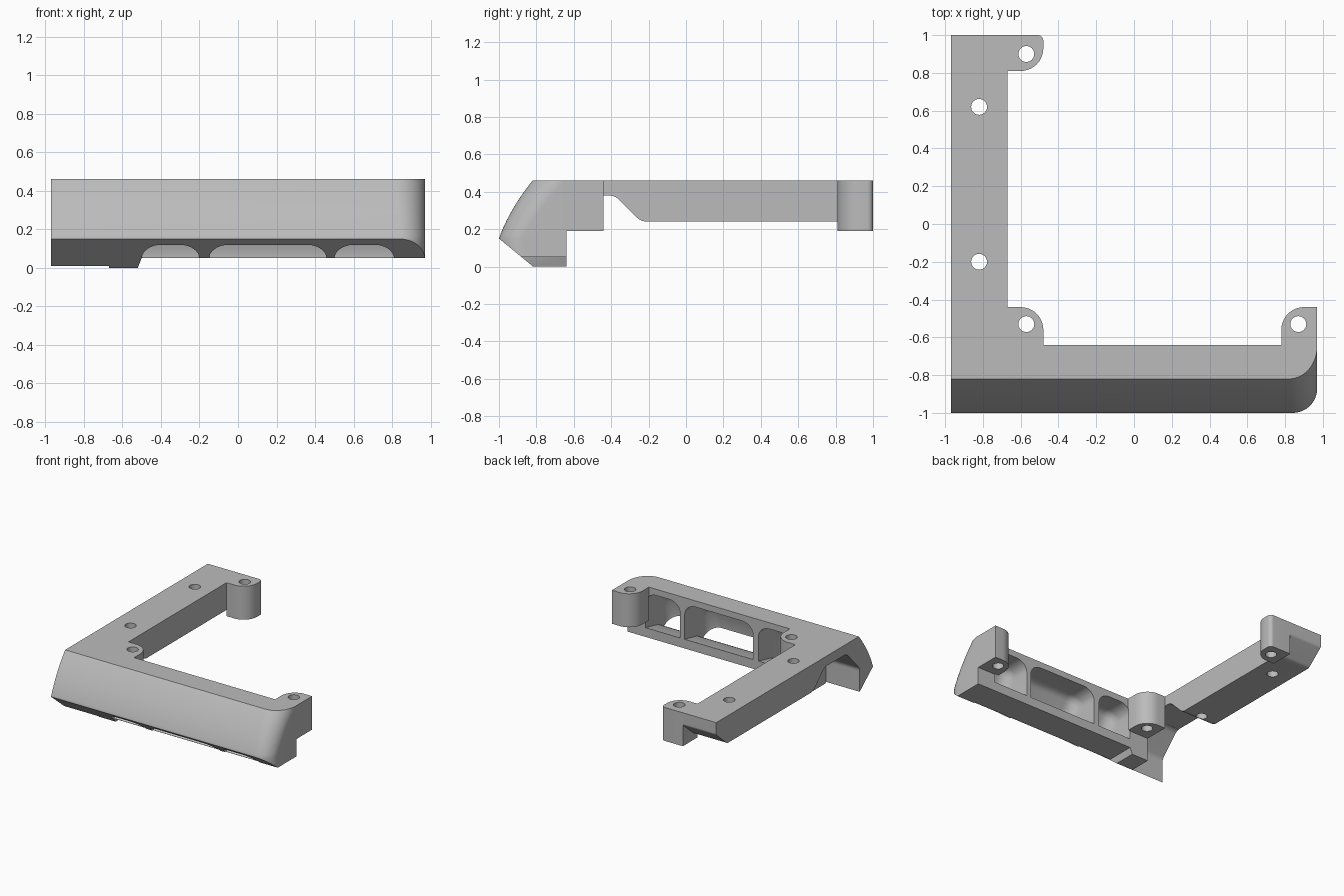
import bpy, bmesh, math
from mathutils import Vector

if "Cube" in bpy.data.objects:
    bpy.data.objects.remove(bpy.data.objects["Cube"])

grey = bpy.data.materials.new("plain_grey")
grey.use_nodes = True
grey.diffuse_color = (0.5, 0.5, 0.5, 1)
grey.node_tree.nodes["Principled BSDF"].inputs["Base Color"].default_value = (0.5, 0.5, 0.5, 1)

TOP = 0.46
SIDE = 0.97       # half width
INNER = -0.67     # inner side of the arm
BACK = -0.64      # back of the front beam


def loft(name, rings):
    """Closed solid through rings with equal point counts."""
    bm = bmesh.new()
    loops = [[bm.verts.new(p) for p in ring] for ring in rings]
    for a, b in zip(loops, loops[1:]):
        for i in range(len(a)):
            j = (i + 1) % len(a)
            bm.faces.new((a[i], a[j], b[j], b[i]))
    bm.faces.new(loops[0][::-1])
    bm.faces.new(loops[-1])
    bmesh.ops.recalc_face_normals(bm, faces=bm.faces)
    mesh = bpy.data.meshes.new(name)
    bm.to_mesh(mesh)
    bm.free()
    mesh.materials.append(grey)
    obj = bpy.data.objects.new(name, mesh)
    bpy.context.collection.objects.link(obj)
    return obj


def rounded(points, steps=10):
    """Polygon whose corners (a, b, radius) become arcs."""
    out = []
    for i, (a, b, *r) in enumerate(points):
        p = Vector((a, b))
        if not r:
            out.append(p)
            continue
        u = (Vector(points[i - 1][:2]) - p).normalized()
        v = (Vector(points[(i + 1) % len(points)][:2]) - p).normalized()
        half = u.angle(v) / 2
        centre = p + (u + v).normalized() * (r[0] / math.sin(half))
        start = p + u * (r[0] / math.tan(half)) - centre
        end = p + v * (r[0] / math.tan(half)) - centre
        sweep = start.angle(end)
        for k in range(steps + 1):
            t = k / steps
            out.append(centre + (start * math.sin((1 - t) * sweep)
                                 + end * math.sin(t * sweep)) / math.sin(sweep))
    return out


def prism(name, points, axis, lo, hi):
    """Extrude a rounded polygon along an axis."""
    def place(p, h):
        return {"x": (h, p[0], p[1]), "y": (p[0], h, p[1]), "z": (p[0], p[1], h)}[axis]
    outline = rounded(points)
    return loft(name, [[place(p, h) for p in outline] for h in (lo, hi)])


def combine(target, other, operation):
    mod = target.modifiers.new(operation.lower(), "BOOLEAN")
    mod.operation = operation
    mod.solver = "EXACT"
    mod.object = other
    bpy.context.view_layer.objects.active = target
    bpy.ops.object.modifier_apply(modifier=mod.name)
    bpy.data.objects.remove(other)


# Front beam: bulged front face, rounded at one end
def beam_ring(z, t):
    front = -1 + 0.18 * t - 0.07 * t * (1 - t)
    rx, ry = 0.13 + 0.02 * t, 0.13 + 0.045 * t
    ring = [(-SIDE, BACK, z), (-SIDE, front, z)]
    for k in range(17):
        a = math.pi / 2 * k / 16
        ring.append((SIDE - rx + rx * math.sin(a), front + ry - ry * math.cos(a), z))
    return ring + [(SIDE, BACK, z)]


levels = 16
frame = loft("corner_frame", [beam_ring(0, 0)] + [
    beam_ring(0.15 + (TOP - 0.15) * k / levels, k / levels) for k in range(levels + 1)])

# Sloped underside, raised floor and wheel-arch-like channel
combine(frame, prism("slope_cutter", [(-1.1, 0.232), (-1.1, -0.1), (-0.696, -0.1)],
                     "x", -1.2, 1.2), "DIFFERENCE")
combine(frame, prism("floor_cutter", [(-0.54, -0.05), (-0.5, 0.05), (1.1, 0.05), (1.1, -0.05)],
                     "y", -1.2, -0.5), "DIFFERENCE")
combine(frame, prism("channel_cutter", [(-0.83, -0.1), (-0.83, 0.2, 0.06), (-0.66, 0.38, 0.08),
                                        (-0.3, 0.38), (-0.3, -0.1)],
                     "x", -1.2, INNER), "DIFFERENCE")

# Side arm with ramps under both ends
arm = prism("side_arm", [(-0.65, TOP), (1, TOP), (1, 0.36, 0.03), (0.86, 0.24, 0.05),
                         (-0.24, 0.24, 0.08), (-0.38, 0.38, 0.08), (-0.65, 0.38)],
            "x", -SIDE, INNER)
combine(frame, arm, "UNION")

# Screw bosses
bosses = {
    "inner_boss": [(INNER, -0.66), (-0.48, -0.66), (-0.48, -0.44, 0.12), (INNER, -0.44)],
    "end_boss": [(SIDE, -0.66), (SIDE, -0.44), (0.78, -0.44, 0.12), (0.78, -0.66)],
    "arm_boss": [(INNER - 0.002, 0.81), (-0.48, 0.81, 0.12), (-0.48, 1, 0.03), (INNER - 0.002, 1)],
}
for name, outline in bosses.items():
    combine(frame, prism(name, outline, "z", 0.19, TOP), "UNION")

# Arched pockets, open at the back and through the sloped underside
wall = rounded([(-0.963, 0.03), (-0.963, 0.13), (-0.92, 0.28, 0.2),
                (-0.83, 0.41, 0.08), (-0.635, 0.41)])
sill = [(-0.635, 0.125), (-0.8, 0.09), (-0.87, 0.052), (-0.87, 0.03)]


def pocket(x0, x1, r=0.1, steps=8):
    def ring(x, s):
        pts = sill + [(-0.635 + (y + 0.635) * s, z if z < 0.1 else 0.09 + (z - 0.09) * s)
                      for y, z in wall]
        return [(x, y, z) for y, z in pts]
    ease = [(r * (1 - math.cos(a)), 0.73 + 0.27 * math.sin(a))
            for a in (math.pi / 2 * k / steps for k in range(steps + 1))]
    return loft("pocket_cutter", [ring(x0 + d, s) for d, s in ease]
                + [ring(x1 - d, s) for d, s in reversed(ease)])


for x0, x1 in ((-0.5, -0.2), (-0.15, 0.46), (0.5, 0.81)):
    combine(frame, pocket(x0, x1), "DIFFERENCE")

# Screw holes
for x, y in ((-0.82, 0.62), (-0.82, -0.2), (-0.57, 0.9), (-0.57, -0.53), (0.87, -0.53)):
    circle = [(x + 0.042 * math.cos(k * math.pi / 16), y + 0.042 * math.sin(k * math.pi / 16))
              for k in range(32)]
    combine(frame, prism("hole_cutter", circle, "z", -0.1, 0.6), "DIFFERENCE")

# Smooth curved faces, keep hard edges
bpy.ops.object.select_all(action="DESELECT")
frame.select_set(True)
bpy.context.view_layer.objects.active = frame
bpy.ops.object.shade_smooth_by_angle(angle=math.radians(25))
